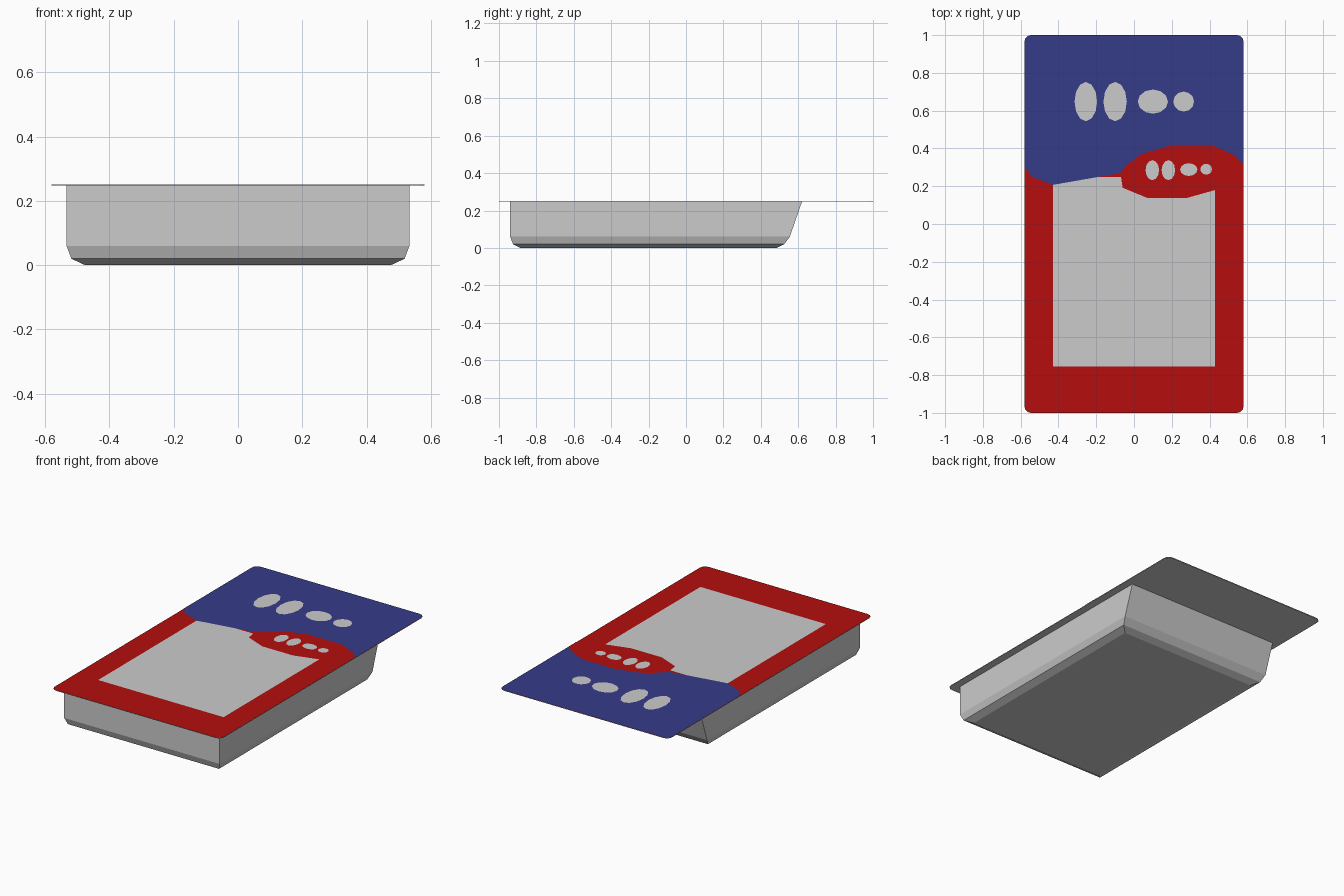
import bpy, bmesh, math

if "Cube" in bpy.data.objects:
    bpy.data.objects.remove(bpy.data.objects["Cube"])


def material(name, rgb):
    m = bpy.data.materials.new(name)
    m.diffuse_color = (*rgb, 1)
    m.use_nodes = True
    m.node_tree.nodes["Principled BSDF"].inputs["Base Color"].default_value = m.diffuse_color
    return m


GREY = material("pale grey", (0.60, 0.60, 0.60))
RED = material("red", (0.46, 0.004, 0.004))
BLUE = material("navy blue", (0.036, 0.044, 0.25))


def finish(name, bm, mat):
    mesh = bpy.data.meshes.new(name)
    bm.to_mesh(mesh)
    bm.free()
    mesh.materials.append(mat)
    ob = bpy.data.objects.new(name, mesh)
    bpy.context.collection.objects.link(ob)
    return ob


def sheet(name, pts, z, mat):
    """Flat printed area facing up."""
    bm = bmesh.new()
    f = bm.faces.new([bm.verts.new((x, y, z)) for x, y in pts])
    f.normal_update()
    if f.normal.z < 0:
        f.normal_flip()
    return finish(name, bm, mat)


def oval(name, cx, cy, rx, ry, z, mat):
    angles = [2 * math.pi * i / 12 for i in range(12)]
    return sheet(name, [(cx + rx * math.cos(a), cy + ry * math.sin(a)) for a in angles], z, mat)


# Card outline: rectangle with small clipped-round corners
W, L, R = 0.58, 1.0, 0.035
outline = []
for sx, sy, start in ((1, 1, 0), (-1, 1, 90), (-1, -1, 180), (1, -1, 270)):
    for step in (0, 30, 60, 90):
        a = math.radians(start + step)
        outline.append((sx * (W - R) + R * math.cos(a), sy * (L - R) + R * math.sin(a)))

# Backing card
Z0, Z1 = 0.247, 0.2505
bm = bmesh.new()
low = [bm.verts.new((x, y, Z0)) for x, y in outline]
high = [bm.verts.new((x, y, Z1)) for x, y in outline]
bm.faces.new(low[::-1])
bm.faces.new(high)
for i in range(len(low)):
    j = (i + 1) % len(low)
    bm.faces.new((low[i], low[j], high[j], high[i]))
finish("backing_card", bm, GREY)

# Blister tray: rectangular rings (z, half width, front y, back y)
rings = [(0.0, 0.475, -0.885, 0.485), (0.02, 0.518, -0.925, 0.525),
         (0.06, 0.533, -0.94, 0.555), (Z0, 0.533, -0.94, 0.62)]
bm = bmesh.new()
loops = [[bm.verts.new(p) for p in ((-w, f, z), (w, f, z), (w, b, z), (-w, b, z))]
         for z, w, f, b in rings]
bm.faces.new(loops[0][::-1])
for a, b in zip(loops, loops[1:]):
    for i in range(4):
        j = (i + 1) % 4
        bm.faces.new((a[i], a[j], b[j], b[i]))
finish("tray", bm, GREY)

# Printed layers, each a hair above the last
S = 0.0006
sheet("red_border", outline, Z1 + S, RED)
sheet("window_panel", [(-0.43, -0.755), (0.43, -0.755), (0.43, 0.25), (-0.43, 0.25)],
      Z1 + 2 * S, GREY)
top_edge = [p for p in outline if p[1] > 0]
sheet("blue_header", top_edge + [(-W, 0.30), (-0.54, 0.25), (-0.43, 0.207),
                                 (-0.07, 0.27), (0.2, 0.3), (W, 0.31)], Z1 + 3 * S, BLUE)
sheet("red_badge", [(-0.072, 0.27), (-0.06, 0.192), (0.07, 0.138), (0.28, 0.138),
                    (0.43, 0.18), (W, 0.25), (W, 0.315), (0.53, 0.365), (0.42, 0.415),
                    (0.19, 0.415), (0.04, 0.37), (-0.04, 0.31)], Z1 + 4 * S, RED)

# Pale ovals on the header and the badge
for i, (x, y, rx, ry) in enumerate([
        (-0.255, 0.648, 0.06, 0.104), (-0.10, 0.648, 0.062, 0.104),
        (0.10, 0.648, 0.08, 0.064), (0.263, 0.648, 0.055, 0.053),
        (0.097, 0.285, 0.036, 0.053), (0.182, 0.285, 0.036, 0.053),
        (0.29, 0.288, 0.046, 0.034), (0.382, 0.29, 0.031, 0.029)]):
    oval(f"{'header' if i < 4 else 'badge'}_oval_{i % 4 + 1}", x, y, rx, ry, Z1 + 5 * S, GREY)
